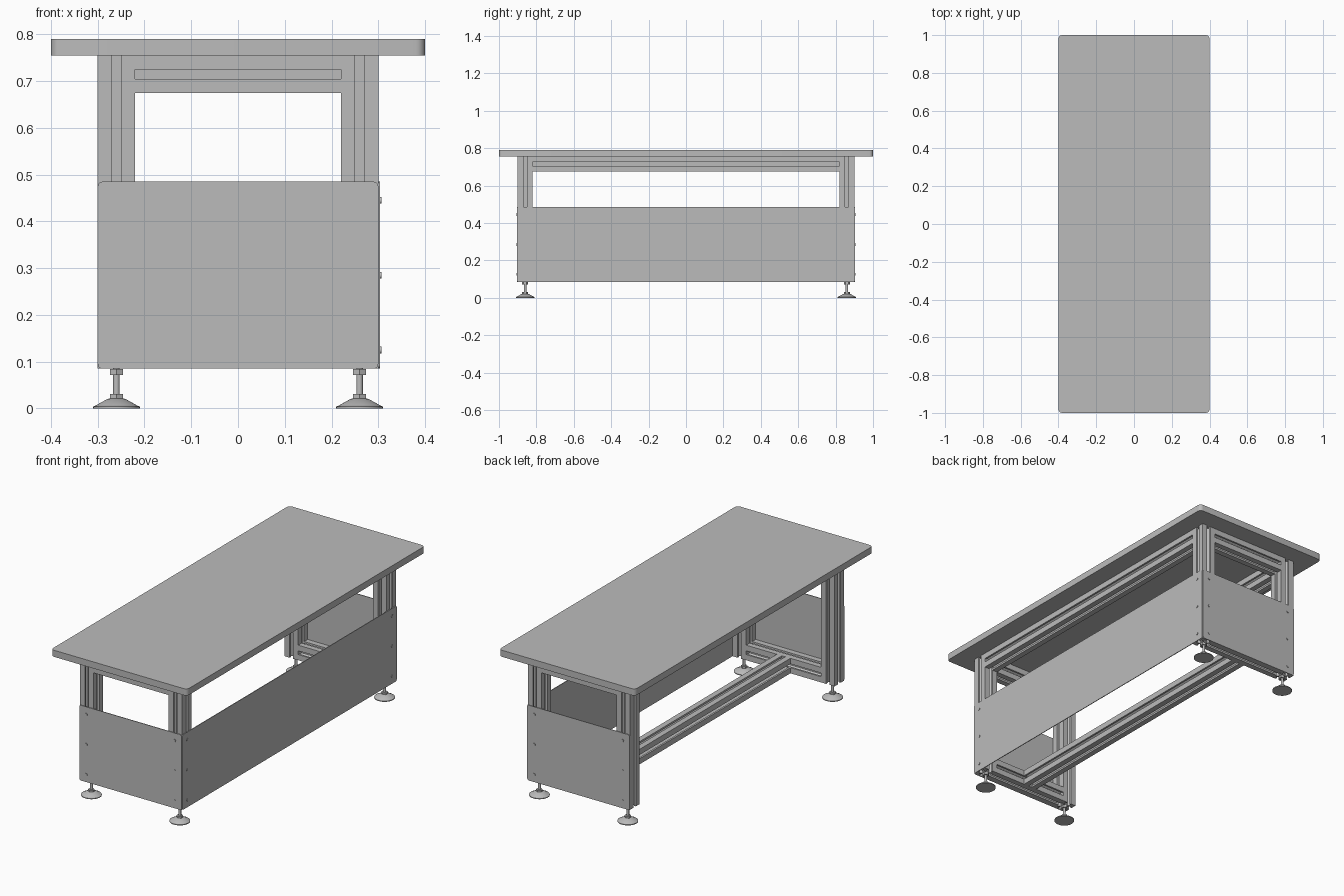
import bpy, bmesh, math
from mathutils import Matrix, Vector

cube = bpy.data.objects.get("Cube")
if cube:
    bpy.data.objects.remove(cube, do_unlink=True)

# One plain grey for the whole bench
grey = bpy.data.materials.new("light grey metal")
grey.use_nodes = True
GREY = (0.5, 0.5, 0.5, 1)
grey.diffuse_color = GREY
grey.node_tree.nodes["Principled BSDF"].inputs["Base Color"].default_value = GREY

# Main layout: post centres, bar size, heights
PX, PY = 0.26, 0.86
H = 0.04
BOTTOM, UNDER_TOP, TOP = 0.085, 0.755, 0.79
PANEL_TOP, PANEL_T = 0.485, 0.004


def finish(name, bm, smooth=False):
    bmesh.ops.recalc_face_normals(bm, faces=bm.faces)
    mesh = bpy.data.meshes.new(name)
    bm.to_mesh(mesh)
    bm.free()
    mesh.materials.append(grey)
    obj = bpy.data.objects.new(name, mesh)
    bpy.context.collection.objects.link(obj)
    if smooth:
        bpy.ops.object.select_all(action="DESELECT")
        obj.select_set(True)
        bpy.context.view_layer.objects.active = obj
        bpy.ops.object.shade_smooth_by_angle(angle=math.radians(35))
    return obj


def slotted_bar(name, start, end):
    """Square bar with a T-slot down each side."""
    side = [(H, -H), (H, -0.01), (0.03, -0.01), (0.03, -0.02), (0.014, -0.01),
            (0.014, -0.003), (0.011, -0.003)]
    side += [(x, -y) for x, y in reversed(side[1:])]
    bm = bmesh.new()
    start, end = Vector(start), Vector(end)
    axis = end - start
    verts = []
    for k in range(4):
        turn = Matrix.Rotation(k * math.pi / 2, 3, "Z")
        verts += [bm.verts.new(turn @ Vector((x, y, 0))) for x, y in side]
    face = bm.faces.new(verts)
    new = bmesh.ops.extrude_face_region(bm, geom=[face])["geom"]
    tops = [g for g in new if isinstance(g, bmesh.types.BMVert)]
    bmesh.ops.translate(bm, verts=tops, vec=(0, 0, axis.length))
    spin = axis.to_track_quat("Z", "Y").to_matrix().to_4x4()
    bm.transform(Matrix.Translation(start) @ spin)
    return finish(name, bm)


def rounded_plate(name, centre, size, radius, axis):
    """Box whose edges along one axis are rounded."""
    bm = bmesh.new()
    bmesh.ops.create_cube(bm, size=1)
    bm.transform(Matrix.Translation(centre) @ Matrix.Diagonal((*size, 1)))
    edges = [e for e in bm.edges
             if abs((e.verts[0].co - e.verts[1].co).normalized()[axis]) > 0.9]
    bmesh.ops.bevel(bm, geom=edges, offset=radius, segments=5,
                    profile=0.5, affect="EDGES")
    return finish(name, bm, True)


def add_cylinder(bm, centre, r1, r2, depth, sides, rot=Matrix()):
    bmesh.ops.create_cone(bm, cap_ends=True, segments=sides, radius1=r1,
                          radius2=r2, depth=depth,
                          matrix=Matrix.Translation(centre) @ rot)


# Table top
rounded_plate("table_top", (0, 0, (TOP + UNDER_TOP) / 2),
              (0.8, 2, TOP - UNDER_TOP), 0.02, 2)

# Posts and levelling feet at the four corners
FOOT = [(0, 0.05), (0.004, 0.05), (0.006, 0.045), (0.02, 0.02), (0.022, 0.012)]
for sx, xn in ((-1, "right"), (1, "left")):
    for sy, yn in ((-1, "front"), (1, "back")):
        x, y = sx * PX, sy * PY
        slotted_bar(f"{yn}_{xn}_post", (x, y, BOTTOM), (x, y, UNDER_TOP))
        bm = bmesh.new()
        for (z0, r0), (z1, r1) in zip(FOOT, FOOT[1:]):
            add_cylinder(bm, (x, y, (z0 + z1) / 2), r0, r1, z1 - z0, 32)
        add_cylinder(bm, (x, y, 0.05), 0.007, 0.007, 0.07, 16)
        for z, depth in ((0.026, 0.01), (0.078, 0.012)):
            add_cylinder(bm, (x, y, z), 0.016, 0.016, depth, 6)
        finish(f"{yn}_{xn}_foot", bm, True)

# Rails under the top, lower end rails and central stretcher
IX, IY = PX - H, PY - H
HIGH, LOW = UNDER_TOP - H, BOTTOM + H
for sy, yn in ((-1, "front"), (1, "back")):
    for z, zn in ((HIGH, "upper"), (LOW, "lower")):
        slotted_bar(f"{yn}_{zn}_rail", (-IX, sy * PY, z), (IX, sy * PY, z))
for sx, xn in ((-1, "right"), (1, "left")):
    slotted_bar(f"{xn}_upper_rail", (sx * PX, -IY, HIGH), (sx * PX, IY, HIGH))
slotted_bar("central_stretcher", (0, -IY, LOW), (0, IY, LOW))

# Cover panels: both ends and the left long side
PZ, PH = (BOTTOM + PANEL_TOP) / 2, PANEL_TOP - BOTTOM
EX, EY = PX + H, PY + H
for sy, yn in ((-1, "front"), (1, "back")):
    rounded_plate(f"{yn}_panel", (0, sy * (EY + PANEL_T / 2), PZ),
                  (2 * EX, PANEL_T, PH), 0.01, 1)
rounded_plate("left_panel", (EX + PANEL_T / 2, 0, PZ),
              (PANEL_T, 2 * EY, PH), 0.01, 0)

# Screw heads on the panels
bm = bmesh.new()
ROT_X = Matrix.Rotation(math.pi / 2, 4, "X")
ROT_Y = Matrix.Rotation(math.pi / 2, 4, "Y")
for z in (0.125, 0.285, 0.445):
    for sy in (-1, 1):
        for sx in (-1, 1):
            add_cylinder(bm, (sx * PX, sy * (EY + PANEL_T), z),
                         0.007, 0.007, 0.006, 16, ROT_X)
        add_cylinder(bm, (EX + PANEL_T, sy * PY, z),
                     0.007, 0.007, 0.006, 16, ROT_Y)
finish("panel_screws", bm, True)
